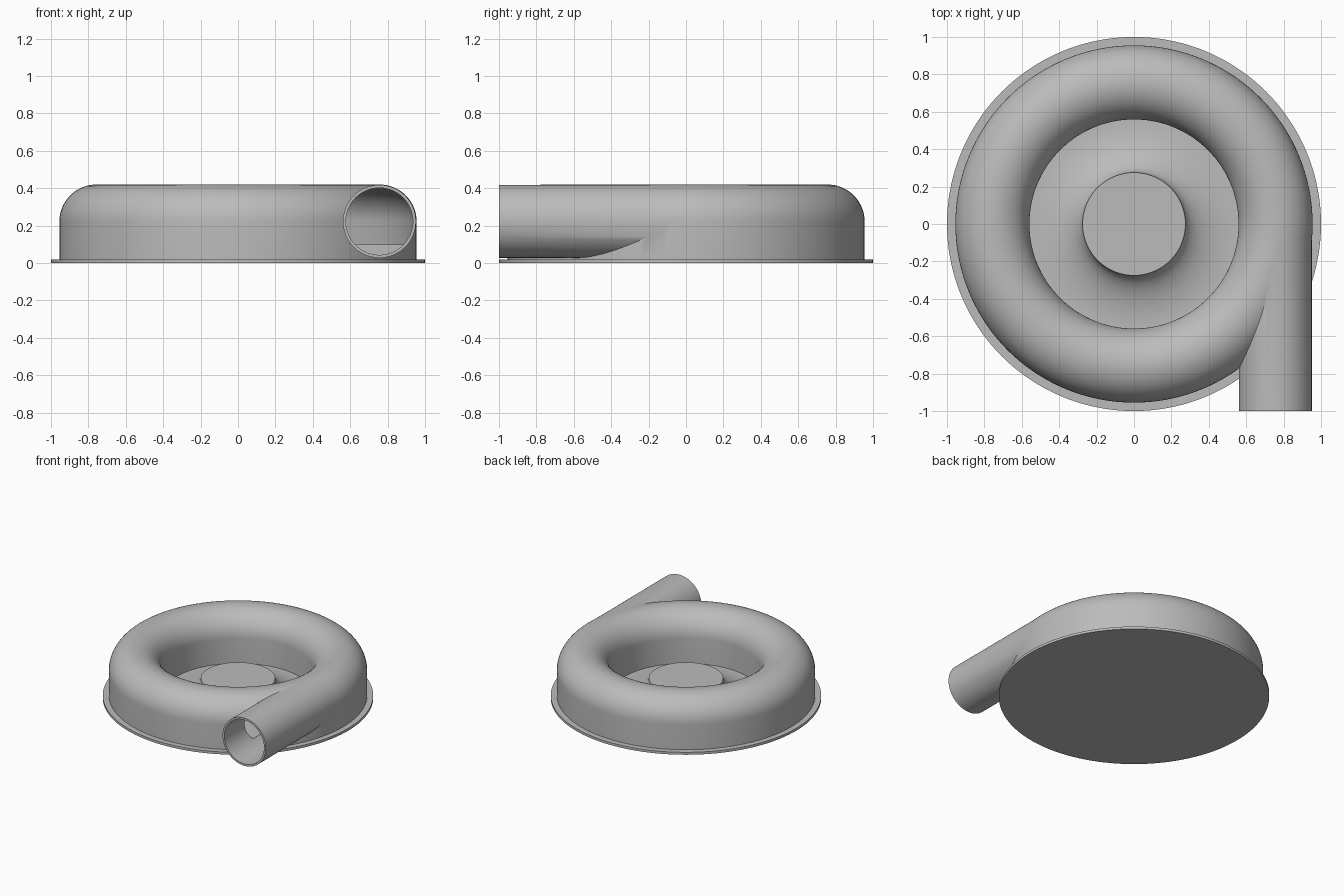
import bpy, bmesh
from math import sin, cos, pi, radians
from mathutils import Matrix

cube = bpy.data.objects.get("Cube")
if cube:
    bpy.data.objects.remove(cube)

grey = bpy.data.materials.new("plain grey")
grey.use_nodes = True
colour = (0.5, 0.5, 0.5, 1)
grey.diffuse_color = colour
grey.node_tree.nodes["Principled BSDF"].inputs["Base Color"].default_value = colour

RING_R, TUBE_R, TUBE_Z = 0.757, 0.198, 0.222
PIPE_X, PIPE_Z = 0.756, 0.223
WALL = 0.016


def add_object(name, bm):
    bmesh.ops.remove_doubles(bm, verts=bm.verts, dist=1e-5)
    bmesh.ops.recalc_face_normals(bm, faces=bm.faces)
    mesh = bpy.data.meshes.new(name)
    bm.to_mesh(mesh)
    bm.free()
    mesh.materials.append(grey)
    obj = bpy.data.objects.new(name, mesh)
    bpy.context.collection.objects.link(obj)
    return obj


def revolve(name, profile, closed, steps=144):
    bm = bmesh.new()
    verts = [bm.verts.new((r, 0, z)) for r, z in profile]
    ends = verts[1:] + verts[:1] if closed else verts[1:]
    edges = [bm.edges.new(pair) for pair in zip(verts, ends)]
    bmesh.ops.spin(bm, geom=verts + edges, cent=(0, 0, 0), axis=(0, 0, 1),
                   angle=2 * pi, steps=steps)
    return add_object(name, bm)


def arch(radius, floor):
    """Half round top on straight walls, as a closed ring section."""
    arc = [(RING_R + radius * cos(pi * i / 32), TUBE_Z + radius * sin(pi * i / 32))
           for i in range(33)]
    return [(RING_R + radius, floor)] + arc + [(RING_R - radius, floor)]


def cylinder_y(name, radius, y0, y1):
    bm = bmesh.new()
    turn = Matrix.Translation((PIPE_X, (y0 + y1) / 2, PIPE_Z)) @ Matrix.Rotation(pi / 2, 4, 'X')
    bmesh.ops.create_cone(bm, cap_ends=True, segments=72, radius1=radius,
                          radius2=radius, depth=y1 - y0, matrix=turn)
    return add_object(name, bm)


def select(obj):
    bpy.ops.object.select_all(action='DESELECT')
    obj.select_set(True)
    bpy.context.view_layer.objects.active = obj


def combine(target, other, operation):
    select(target)
    mod = target.modifiers.new(operation.lower(), 'BOOLEAN')
    mod.object, mod.operation, mod.solver = other, operation, 'EXACT'
    bpy.ops.object.modifier_apply(modifier=mod.name)
    bpy.data.objects.remove(other)


# Base plate with a flared centre hub
flare = [(0.555 - 0.28 * sin(a), 0.16 - 0.14 * cos(a))
         for a in (pi / 2 * i / 20 for i in range(21))]
base = revolve("base_plate_and_hub",
               [(0, 0), (1, 0), (1, 0.02)] + flare + [(0, 0.16)], False)

# Round scroll housing joined to the straight outlet pipe
housing = revolve("scroll_housing", arch(TUBE_R, 0.015), True)
combine(housing, cylinder_y("outlet_pipe", 0.195, -1, 0), 'UNION')

# Hollow channel and outlet bore
combine(housing, revolve("channel_cutter", arch(TUBE_R - WALL, 0.1), True), 'DIFFERENCE')
combine(housing, cylinder_y("bore_cutter", 0.195 - WALL, -1.1, 0), 'DIFFERENCE')

for obj in (base, housing):
    select(obj)
    bpy.ops.object.shade_smooth_by_angle(angle=radians(30))
